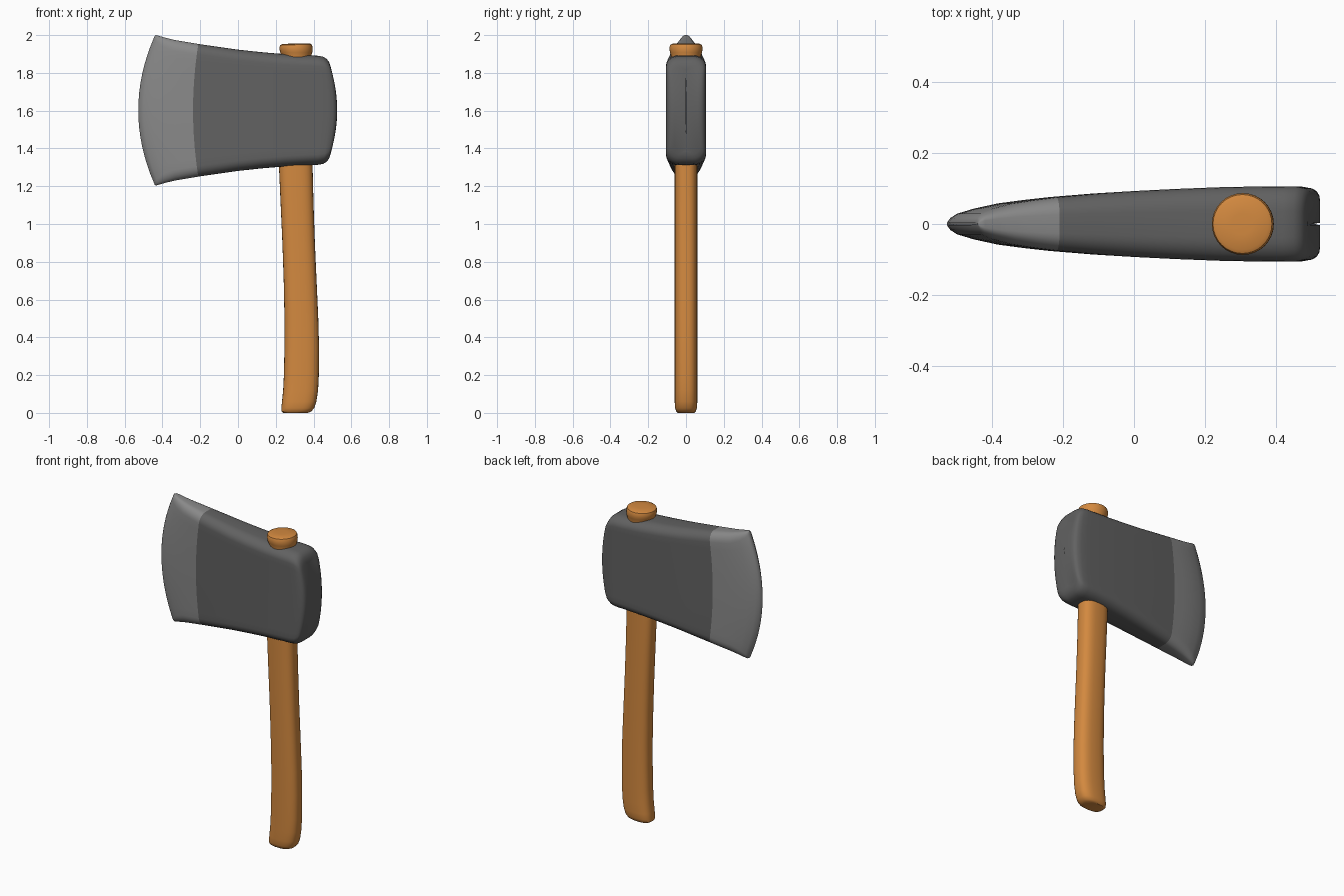
import bpy, bmesh
from math import sin, cos, pi, copysign

if "Cube" in bpy.data.objects:
    bpy.data.objects.remove(bpy.data.objects["Cube"])


def material(name, rgb):
    m = bpy.data.materials.new(name)
    m.diffuse_color = (*rgb, 1)
    m.use_nodes = True
    m.node_tree.nodes["Principled BSDF"].inputs["Base Color"].default_value = m.diffuse_color
    return m


def loft(name, rings, mat, angle=40):
    """Skin a list of closed point rings and cap both ends."""
    bm = bmesh.new()
    loops = [[bm.verts.new(p) for p in ring] for ring in rings]
    n = len(loops[0])
    for a, b in zip(loops, loops[1:]):
        for i in range(n):
            j = (i + 1) % n
            bm.faces.new((a[i], a[j], b[j], b[i]))
    bm.faces.new(loops[0][::-1])
    bm.faces.new(loops[-1])
    bmesh.ops.recalc_face_normals(bm, faces=bm.faces)
    me = bpy.data.meshes.new(name)
    bm.to_mesh(me)
    bm.free()
    ob = bpy.data.objects.new(name, me)
    bpy.context.collection.objects.link(ob)
    me.materials.append(mat)
    bpy.ops.object.select_all(action='DESELECT')
    ob.select_set(True)
    bpy.context.view_layer.objects.active = ob
    bpy.ops.object.shade_smooth_by_angle(angle=angle * pi / 180)
    return ob


def head_ring(x, bow, h, t, rz=0.055, zc=1.602):
    """Rounded upright section; its middle height is pushed sideways by bow."""
    ry = 0.65 * t
    quarter = [(t, (h - rz) * k / 8) for k in range(8)]
    quarter += [(t - ry + ry * cos(a), h - rz + rz * sin(a))
                for a in (k * pi / 12 for k in range(7))]
    half = quarter + [(-y, z) for y, z in reversed(quarter)]
    pts = half + [(y, -z) for y, z in reversed(half) if z > 0]
    return [(x + bow * (1 - (z / h) ** 2), y, zc + z) for y, z in pts]


def oval_ring(cx, z, rx, ry, power=2.0, n=32, tilt=0.0):
    ring = []
    for k in range(n):
        c, s = cos(2 * pi * k / n), sin(2 * pi * k / n)
        dx = rx * copysign(abs(c) ** (2 / power), c)
        ring.append((cx + dx, ry * copysign(abs(s) ** (2 / power), s), z + tilt * dx))
    return ring


dark = material("dark_steel", (0.12, 0.12, 0.12))
light = material("light_steel", (0.25, 0.25, 0.25))
wood = material("wood", (0.65, 0.25, 0.05))

# Bright cutting bit: x, bow, half height, half thickness, corner height
seam = (-0.21, -0.028, 0.351, 0.076)
blade = [(-0.44, -0.088, 0.396, 0.003, 0.012), (-0.433, -0.085, 0.398, 0.017, 0.02),
         (-0.42, -0.079, 0.394, 0.029, 0.03), (-0.385, -0.068, 0.384, 0.043, 0.045),
         (-0.33, -0.055, 0.371, 0.058), (-0.27, -0.04, 0.361, 0.068), seam]
loft("blade_edge", [head_ring(*s) for s in blade], light)

# Dark head body with rounded poll at the back
body = [seam, (-0.1, -0.015, 0.335, 0.086), (0.0, 0, 0.321, 0.093),
        (0.12, 0, 0.308, 0.099), (0.25, 0, 0.297, 0.104), (0.36, 0.005, 0.291, 0.106),
        (0.42, 0.015, 0.289, 0.106), (0.45, 0.027, 0.284, 0.105),
        (0.47, 0.033, 0.272, 0.1), (0.482, 0.034, 0.255, 0.092),
        (0.489, 0.034, 0.235, 0.079), (0.491, 0.034, 0.222, 0.062), (0.491, 0.034, 0.215, 0.003)]
loft("axe_head", [head_ring(*s) for s in body], dark)

# Gently curved handle: height, left edge, right edge, half depth
handle = [(0.003, 0.24, 0.37, 0.043), (0.008, 0.23, 0.388, 0.052), (0.025, 0.229, 0.403, 0.058),
          (0.06, 0.233, 0.415, 0.06), (0.12, 0.239, 0.424, 0.06), (0.2, 0.243, 0.428, 0.06),
          (0.35, 0.246, 0.429, 0.06), (0.5, 0.246, 0.425, 0.06), (0.7, 0.242, 0.416, 0.06),
          (0.9, 0.235, 0.407, 0.06), (1.1, 0.226, 0.4, 0.06), (1.3, 0.217, 0.395, 0.06),
          (1.6, 0.22, 0.394, 0.06), (1.9, 0.235, 0.385, 0.06)]
loft("handle", [oval_ring((a + b) / 2, z - (0.003 if z < 0.005 else 0), (b - a) / 2, d, 2.7)
                for z, a, b, d in handle], wood)

# Handle end poking out of the top: radius, height, tilt
knob = [(0.079, 1.87), (0.08, 1.895), (0.085, 1.908), (0.087, 1.922),
        (0.087, 1.938), (0.083, 1.949), (0.073, 1.954), (0.03, 1.956)]
loft("handle_top", [oval_ring(0.31 - 0.06 * (z - 1.88), z, r, r, tilt=0.03 if z > 1.93 else 0)
                    for r, z in knob], wood)
